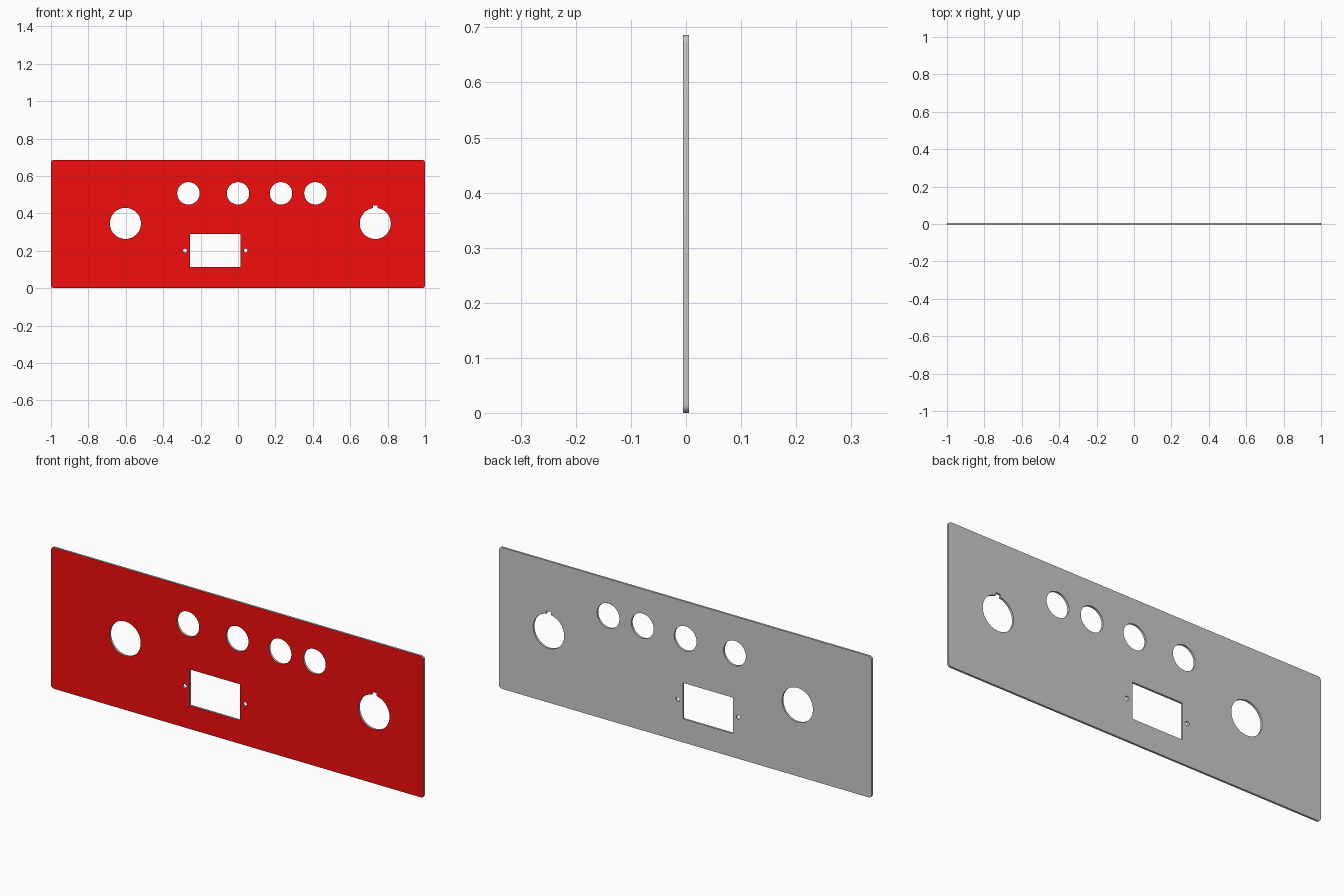
import bpy, bmesh
from math import sin, cos, pi, asin

if "Cube" in bpy.data.objects:
    bpy.data.objects.remove(bpy.data.objects["Cube"])

W, H, T = 2.0, 0.686, 0.01


def arc(cx, cz, r, a0, a1, n):
    return [(cx + r * cos(a0 + (a1 - a0) * i / n), cz + r * sin(a0 + (a1 - a0) * i / n))
            for i in range(n + 1)]


def circle(cx, cz, r, n=64):
    return arc(cx, cz, r, 0, 2 * pi, n)[:-1]


def rect(x0, x1, z0, z1):
    return [(x0, z0), (x1, z0), (x1, z1), (x0, z1)]


def rounded_rect(x0, x1, z0, z1, r):
    corners = [(x1 - r, z1 - r), (x0 + r, z1 - r), (x0 + r, z0 + r), (x1 - r, z0 + r)]
    return [p for i, (cx, cz) in enumerate(corners)
            for p in arc(cx, cz, r, i * pi / 2, (i + 1) * pi / 2, 8)]


def keyed_hole(cx, cz, r, half_w, top):
    # round hole with a small locating notch at the top
    a = asin(half_w / r)
    return (arc(cx, cz, r, pi / 2 + a, 2.5 * pi - a, 64)
            + [(cx + half_w, top), (cx - half_w, top)])


# panel outline and cut-outs
loops = [rounded_rect(-W / 2, W / 2, 0, H, 0.015)]
loops += [circle(x, 0.507, 0.06) for x in (-0.265, 0.0, 0.23, 0.414)]
loops += [circle(-0.602, 0.346, 0.083), keyed_hole(0.734, 0.346, 0.083, 0.013, 0.442)]
loops += [rect(-0.256, 0.013, 0.114, 0.289)]
loops += [circle(x, 0.201, 0.01, 24) for x in (-0.283, 0.041)]

# fill the profile and give it thickness
bm = bmesh.new()
for pts in loops:
    vs = [bm.verts.new((x, -T / 2, z)) for x, z in pts]
    for i, v in enumerate(vs):
        bm.edges.new((v, vs[(i + 1) % len(vs)]))
bmesh.ops.triangle_fill(bm, edges=bm.edges[:], use_beauty=True, normal=(0, -1, 0))
ext = bmesh.ops.extrude_face_region(bm, geom=bm.faces[:], use_keep_orig=True)
bmesh.ops.translate(bm, vec=(0, T, 0),
                    verts=[g for g in ext["geom"] if isinstance(g, bmesh.types.BMVert)])
bmesh.ops.recalc_face_normals(bm, faces=bm.faces[:])

# red front face, plain grey edges and back
for f in bm.faces:
    f.material_index = 1 if f.normal.y < -0.9 else 0
mesh = bpy.data.meshes.new("front_panel")
bm.to_mesh(mesh)
bm.free()
red = bpy.data.materials.new("panel_red")
red.diffuse_color = (0.9, 0.004, 0.004, 1)
red.use_nodes = True
red.node_tree.nodes["Principled BSDF"].inputs["Base Color"].default_value = red.diffuse_color
mesh.materials.append(None)
mesh.materials.append(red)
panel = bpy.data.objects.new("front_panel", mesh)
bpy.context.collection.objects.link(panel)

# smooth hole walls, sharp rims
bpy.context.view_layer.objects.active = panel
panel.select_set(True)
bpy.ops.object.shade_smooth_by_angle(angle=0.5)
